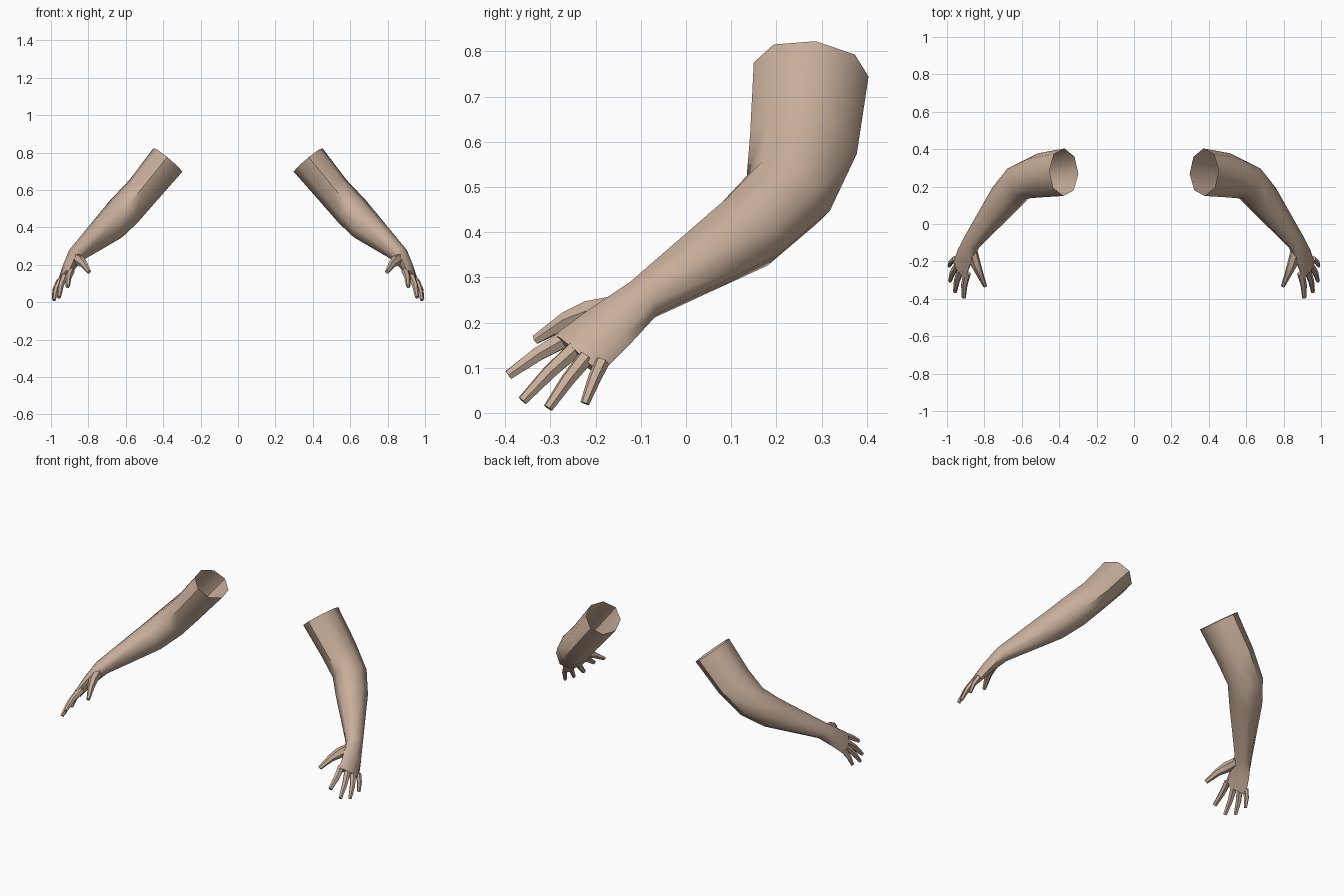
import bpy, bmesh, math
from mathutils import Vector

if "Cube" in bpy.data.objects:
    bpy.data.objects.remove(bpy.data.objects["Cube"])

skin = bpy.data.materials.new("skin")
skin.diffuse_color = (0.58, 0.425, 0.325, 1)
skin.use_nodes = True
skin.node_tree.nodes["Principled BSDF"].inputs["Base Color"].default_value = skin.diffuse_color
OUTWARD = Vector((0.75, 0.1, 0.65))   # back-of-arm direction shared by all rings


def loft(name, stations, sides, cap_start):
    """Skin elliptical rings (centre, half width, half thickness), mirrored in x."""
    bm = bmesh.new()
    pts = [Vector(s[0]) for s in stations]
    rings = []
    for i, (c, wide, thick) in enumerate(stations):
        d = Vector()
        if i > 0:
            d += (pts[i] - pts[i - 1]).normalized()
        if i < len(pts) - 1:
            d += (pts[i + 1] - pts[i]).normalized()
        d.normalize()
        b = (OUTWARD - OUTWARD.dot(d) * d).normalized()
        a = b.cross(d)
        ring = []
        for k in range(sides):
            t = 2 * math.pi * k / sides
            ring.append(bm.verts.new(pts[i] + a * wide * math.cos(t) + b * thick * math.sin(t)))
        rings.append(ring)
    for r0, r1 in zip(rings, rings[1:]):
        for k in range(sides):
            j = (k + 1) % sides
            bm.faces.new((r0[k], r0[j], r1[j], r1[k]))
    bm.faces.new(rings[-1])
    if cap_start:
        bm.faces.new(rings[0])
    bmesh.ops.recalc_face_normals(bm, faces=bm.faces)
    me = bpy.data.meshes.new(name)
    bm.to_mesh(me)
    bm.free()
    me.materials.append(skin)
    ob = bpy.data.objects.new(name, me)
    bpy.context.collection.objects.link(ob)
    ob.modifiers.new("other_side", 'MIRROR').use_clip = False
    bpy.ops.object.select_all(action='DESELECT')
    ob.select_set(True)
    bpy.context.view_layer.objects.active = ob
    bpy.ops.object.shade_smooth_by_angle(angle=math.radians(50))
    return ob


# Arm with open shoulder end, elbow bend, forearm and flat palm
loft("arm", [
    ((0.375, 0.277, 0.760), 0.128, 0.100),   # shoulder opening
    ((0.510, 0.260, 0.595), 0.120, 0.092),   # upper arm
    ((0.610, 0.226, 0.485), 0.102, 0.095),   # elbow
    ((0.687, 0.138, 0.403), 0.093, 0.088),   # forearm
    ((0.868, -0.098, 0.250), 0.052, 0.045),  # wrist
    ((0.905, -0.172, 0.188), 0.066, 0.033),  # palm
    ((0.932, -0.242, 0.128), 0.074, 0.020),  # knuckles
], 8, False)

# Thumb, with a broad root that forms the web
loft("thumb", [
    ((0.870, -0.125, 0.238), 0.025, 0.030),
    ((0.846, -0.215, 0.222), 0.030, 0.026),
    ((0.825, -0.265, 0.205), 0.021, 0.019),
    ((0.796, -0.333, 0.162), 0.012, 0.010),
], 6, True)

# Four fingers: root, tip, root radius
FINGERS = {
    "index_finger": ((0.893, -0.262, 0.167), (0.910, -0.393, 0.084), 0.021),
    "middle_finger": ((0.925, -0.245, 0.142), (0.957, -0.362, 0.027), 0.020),
    "ring_finger": ((0.946, -0.222, 0.122), (0.984, -0.305, 0.011), 0.019),
    "little_finger": ((0.957, -0.186, 0.113), (0.988, -0.224, 0.021), 0.017),
}
for name, (root, tip, r) in FINGERS.items():
    root, tip = Vector(root), Vector(tip)
    knuckle = root.lerp(tip, 0.5) + OUTWARD * 0.008
    loft(name, [(root, r, r), (knuckle, r * 0.85, r * 0.8), (tip, r * 0.6, r * 0.5)], 6, True)
